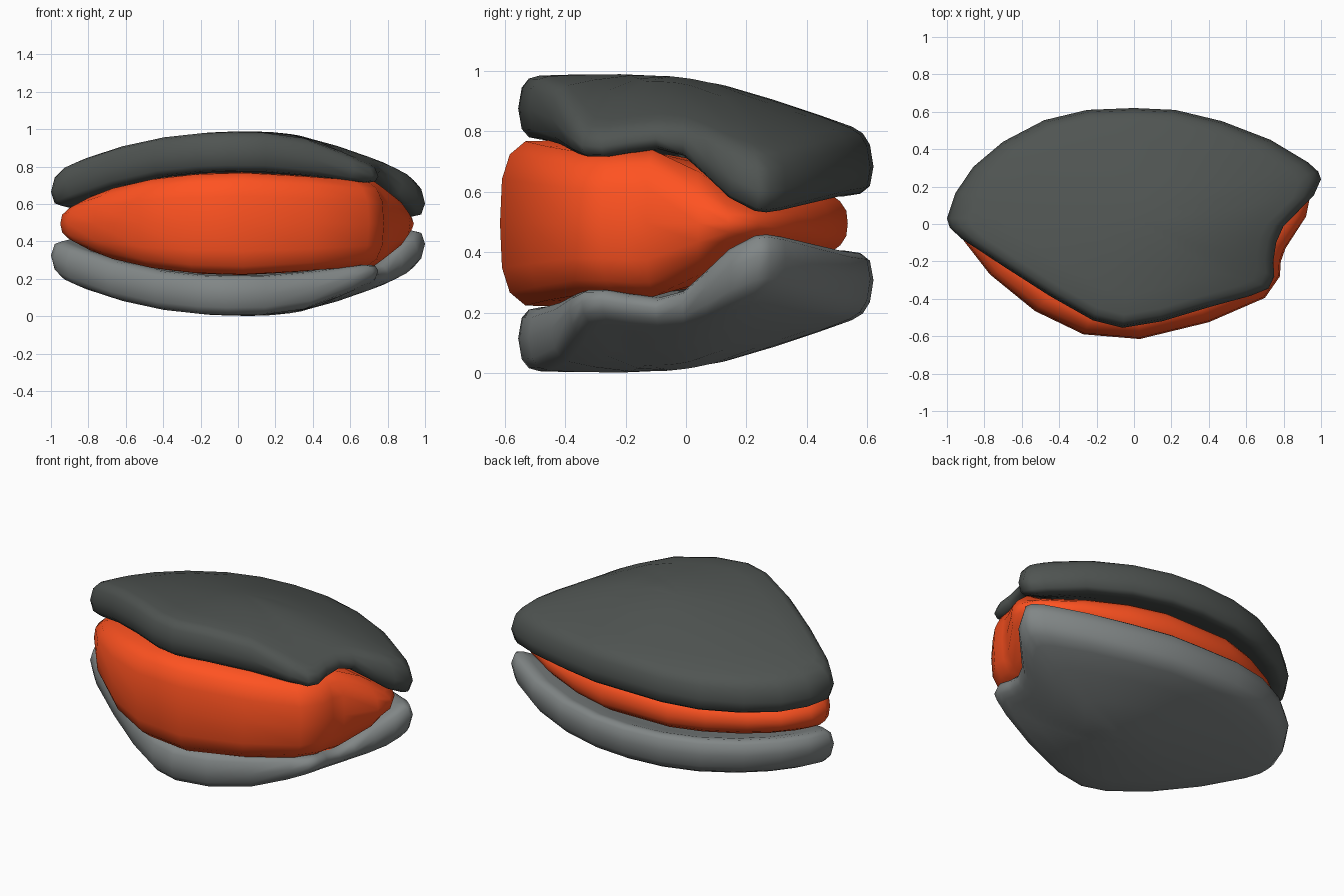
import bpy, bmesh
from math import exp

if "Cube" in bpy.data.objects:
    bpy.data.objects.remove(bpy.data.objects["Cube"])

MID = 0.495   # plane of symmetry between the two shells

# Outlines seen from above, counter-clockwise from the right tip
SHELL = [(1.0, .24), (.985, .28), (.93, .33), (.73, .45), (.47, .55), (.22, .61), (0, .62),
         (-.25, .61), (-.48, .555), (-.70, .44), (-.86, .305), (-.955, .165), (-1.0, .03),
         (-.985, -.02), (-.92, -.08), (-.70, -.225), (-.45, -.385), (-.22, -.515), (-.06, -.555),
         (.15, -.52), (.40, -.445), (.62, -.385), (.72, -.345), (.75, -.28), (.745, -.2),
         (.76, -.1), (.80, -.01), (.88, .07), (.96, .15)]
BODY = [(.94, .14), (.89, .24), (.68, .37), (.44, .47), (.2, .535), (-.25, .535), (-.46, .47),
        (-.67, .36), (-.82, .25), (-.92, .1), (-.95, .0), (-.91, -.09), (-.77, -.27),
        (-.53, -.465), (-.27, -.59), (.03, -.615), (.40, -.525), (.70, -.395), (.78, -.28),
        (.785, -.2), (.81, -.13), (.92, .04)]


def bump(x, y, cx, cy, rx, ry):
    return exp(-((x - cx) / rx) ** 2 - ((y - cy) / ry) ** 2)


def mid_surface(x, y):
    return .885 - .18 * x * x - .19 * (y + .4) ** 2 - .02 * max(x, 0) ** 4


def shell_top(x, y):
    # crown near the middle, sinking towards the front right corner
    crown = .028 * bump(x, y, .27, .03, .4, .3)
    corner = .085 * bump(x, y, .78, -.36, .32, .3)
    return mid_surface(x, y) + .1 + crown - corner


def shell_bottom(x, y):
    # the underside lifts at the notch on the right
    notch = .085 * bump(x, y, .77, -.06, .2, .17)
    corner = .02 * bump(x, y, .75, -.33, .2, .15)
    return mid_surface(x, y) - .11 + notch + corner


def body_top(x, y):
    corner = .02 * bump(x, y, .72, -.28, .25, .15)
    return max(shell_bottom(x, y) - .005 + corner - .05 * max(y, 0), MID + .05)


def body_bottom(x, y):
    return 2 * MID - body_top(x, y)


def pod(name, outline, top, bottom, rim, colour, flip=False):
    """Closed pillow: scaled rings of the outline, rounded over at the rim."""
    cx, cy = 0, .03
    half = [(.2, 1), (.45, 1), (.7, 1)] + rim
    profile = half + [(s, -v) for s, v in reversed(half) if v]
    bm = bmesh.new()

    def vert(x, y, v):
        hi, lo = top(x, y), bottom(x, y)
        z = (hi + lo) / 2 + v * (hi - lo) / 2
        return bm.verts.new((x, y, 2 * MID - z if flip else z))

    rings = [[vert(cx + s * (x - cx), cy + s * (y - cy), v) for x, y in outline]
             for s, v in profile]
    n = len(outline)
    for a, b in zip(rings, rings[1:]):
        for i in range(n):
            j = (i + 1) % n
            bm.faces.new((a[i], b[i], b[j], a[j]))
    for ring, v in ((rings[0], 1), (rings[-1], -1)):
        c = vert(cx, cy, v)
        for i in range(n):
            bm.faces.new((c, ring[i], ring[(i + 1) % n]))
    bmesh.ops.recalc_face_normals(bm, faces=bm.faces)
    for f in bm.faces:
        f.smooth = True
    me = bpy.data.meshes.new(name)
    bm.to_mesh(me)
    bm.free()
    ob = bpy.data.objects.new(name, me)
    bpy.context.collection.objects.link(ob)
    mat = bpy.data.materials.new(name + "_colour")
    mat.diffuse_color = (*colour, 1)
    mat.use_nodes = True
    mat.node_tree.nodes["Principled BSDF"].inputs["Base Color"].default_value = mat.diffuse_color
    me.materials.append(mat)
    return ob


# Two mirrored shells
shell_rim = [(.88, 1), (.94, .92), (.98, .65), (1, 0)]
pod("upper_shell", SHELL, shell_top, shell_bottom, shell_rim, (.08, .09, .085))
pod("lower_shell", SHELL, shell_top, shell_bottom, shell_rim, (.22, .24, .24), flip=True)

# Soft body filling the gap
body_rim = [(.87, 1), (.95, .85), (.99, .55), (1, 0)]
pod("soft_body", BODY, body_top, body_bottom, body_rim, (1.0, .085, .015))
